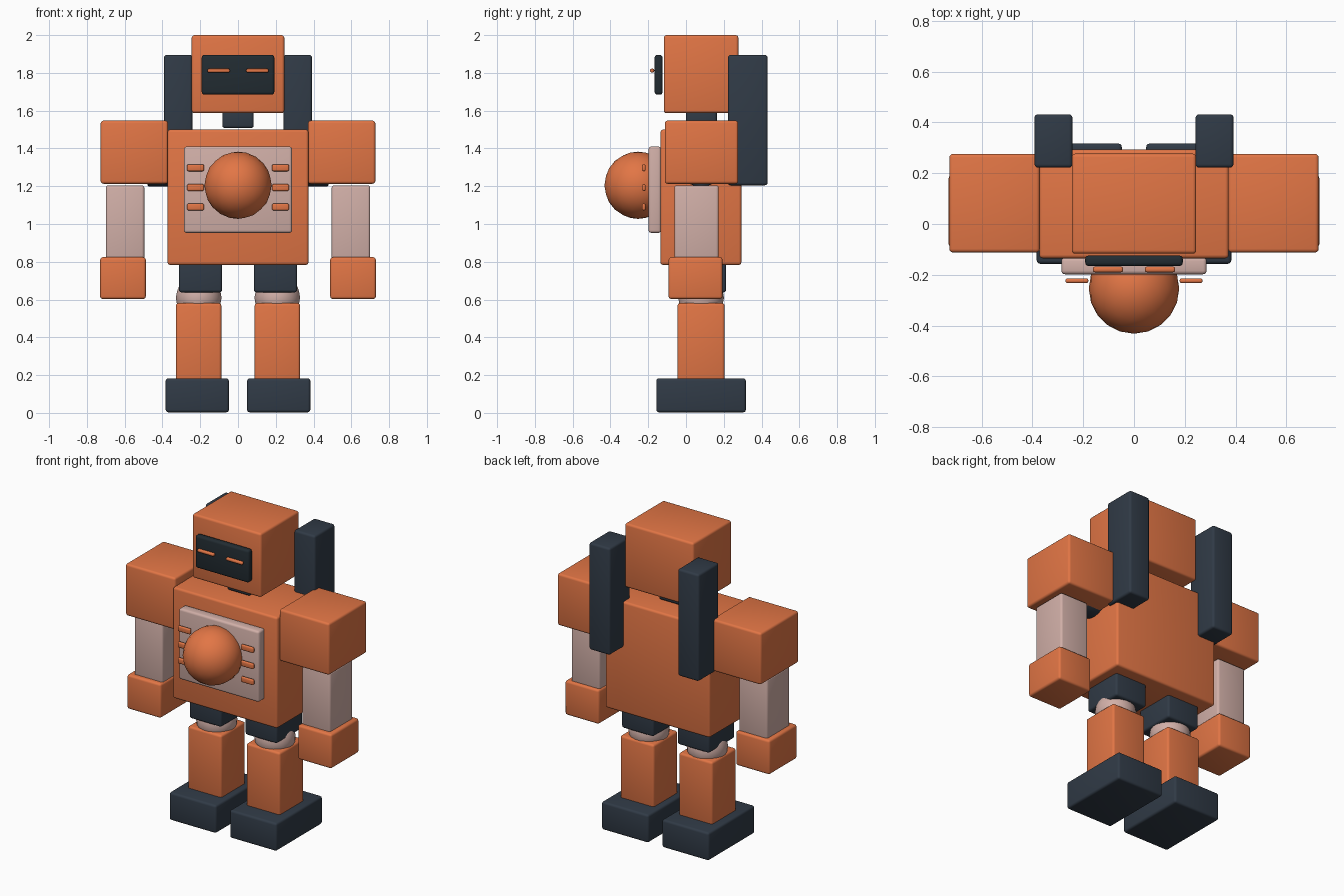
import bpy
from math import radians

if "Cube" in bpy.data.objects:
    bpy.data.objects.remove(bpy.data.objects["Cube"])


def material(name, rgb):
    m = bpy.data.materials.new(name)
    m.diffuse_color = (*rgb, 1)
    m.use_nodes = True
    m.node_tree.nodes["Principled BSDF"].inputs["Base Color"].default_value = m.diffuse_color
    return m


ORANGE = material("orange", (0.76, 0.18, 0.06))
DARK = material("dark", (0.03, 0.043, 0.062))
BLACK = material("visor_dark", (0.016, 0.025, 0.032))
PALE = material("pale", (0.64, 0.43, 0.39))


def finish(o, name, mat, bevel=0.0):
    o.name = name
    o.data.materials.append(mat)
    if bevel:
        b = o.modifiers.new("bevel", 'BEVEL')
        b.width, b.segments = bevel, 3
        b.limit_method = 'ANGLE'
        b.angle_limit = radians(40)
        bpy.context.view_layer.objects.active = o
        bpy.ops.object.modifier_apply(modifier="bevel")
    bpy.ops.object.shade_smooth_by_angle(angle=radians(35))
    return o


def box(name, x, y, z, mat, bevel=0.014):
    """Rounded box from (min, max) ranges."""
    bpy.ops.mesh.primitive_cube_add(size=1, location=[sum(r) / 2 for r in (x, y, z)])
    o = bpy.context.object
    o.scale = [r[1] - r[0] for r in (x, y, z)]
    bpy.ops.object.transform_apply(location=False, rotation=False, scale=True)
    return finish(o, name, mat, bevel)


def pair(name, x, y, z, mat, bevel=0.014):
    box(name + "_left", x, y, z, mat, bevel)
    box(name + "_right", (-x[1], -x[0]), y, z, mat, bevel)


def ball(name, loc, r, mat):
    bpy.ops.mesh.primitive_ico_sphere_add(subdivisions=3, radius=r, location=loc)
    return finish(bpy.context.object, name, mat)


# Head, visor, eyes and neck
box("head", (-0.245, 0.245), (-0.117, 0.277), (1.587, 2.0), ORANGE)
box("visor", (-0.192, 0.192), (-0.166, -0.124), (1.685, 1.895), BLACK)
pair("eye", (0.043, 0.162), (-0.19, -0.168), (1.802, 1.822), ORANGE, 0.008)
box("neck", (-0.083, 0.083), (0.0, 0.163), (1.508, 1.62), DARK)

# Torso and chest plate with dome and vents
box("torso", (-0.373, 0.373), (-0.135, 0.293), (0.783, 1.5), ORANGE)
box("chest_plate", (-0.286, 0.286), (-0.198, -0.132), (0.953, 1.41), PALE)
ball("chest_dome", (0, -0.254, 1.205), 0.178, ORANGE)
for i, z in enumerate((1.297, 1.193, 1.09)):
    pair(f"vent_{i + 1}", (0.18, 0.27), (-0.233, -0.214), (z - 0.018, z + 0.018), ORANGE, 0.008)

# Back tubes
pair("back_tube", (0.242, 0.392), (0.222, 0.432), (1.205, 1.895), DARK)

# Arms
pair("shoulder", (0.371, 0.727), (-0.112, 0.276), (1.213, 1.547), ORANGE)
pair("forearm", (0.496, 0.7), (-0.062, 0.173), (0.81, 1.205), PALE)
pair("hand", (0.488, 0.73), (-0.092, 0.193), (0.603, 0.824), ORANGE)
for side, s in (("left", 1), ("right", -1)):
    bpy.ops.mesh.primitive_cylinder_add(vertices=24, radius=0.145, depth=0.18,
                                        location=(s * 0.39, 0.08, 1.343),
                                        rotation=(0, radians(90), 0))
    finish(bpy.context.object, "shoulder_joint_" + side, DARK, 0.014)

# Legs
pair("hip", (0.084, 0.313), (-0.052, 0.213), (0.638, 0.83), DARK)
pair("leg", (0.088, 0.329), (-0.045, 0.204), (0.17, 0.581), ORANGE)
pair("foot", (0.048, 0.383), (-0.157, 0.317), (0.003, 0.183), DARK)
for side, s in (("left", 1), ("right", -1)):
    ball("knee_" + side, (s * 0.208, 0.08, 0.61), 0.121, PALE)
